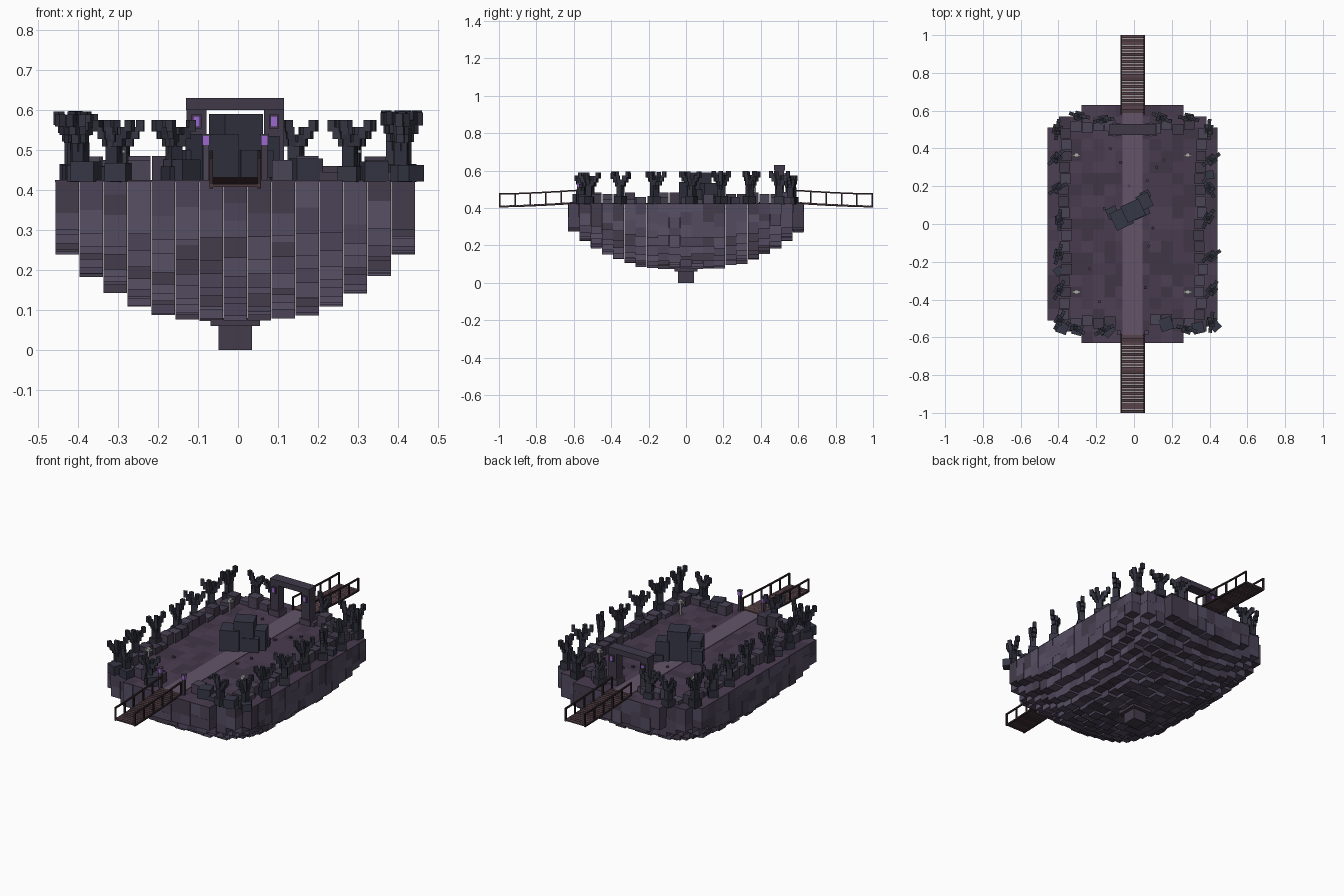
import bpy, bmesh, math, random
from mathutils import Matrix, Vector

if "Cube" in bpy.data.objects:
    bpy.data.objects.remove(bpy.data.objects["Cube"])

random.seed(7)
X0 = -0.007          # the island grid sits slightly left of centre
CELL = 0.06
TOP = 0.42


def mat(name, r, g, b):
    m = bpy.data.materials.new(name)
    m.diffuse_color = (r, g, b, 1)
    m.use_nodes = True
    m.node_tree.nodes["Principled BSDF"].inputs["Base Color"].default_value = m.diffuse_color
    return m


ROCK = [mat("rock_%d" % i, *c) for i, c in enumerate(
    [(.085, .070, .115), (.070, .057, .095), (.057, .045, .072), (.095, .080, .130)])]
GROUND = [mat("ground_%d" % i, *c) for i, c in enumerate(
    [(.064, .043, .078), (.053, .037, .064), (.074, .050, .088)])]
PATH = [mat("path", .125, .09, .14)]
RUIN = [mat("ruin_stone", .052, .042, .068), mat("ruin_stone_light", .070, .058, .092)]
MONO = [mat("monument_stone", .036, .038, .060)]
WOOD = [mat("dead_wood", .027, .028, .044), mat("dead_wood_light", .036, .037, .055)]
PLANK = [mat("plank", .095, .055, .065), mat("plank_dark", .070, .040, .048)]
RAIL = [mat("rail", .034, .020, .026)]
GLOW = [mat("purple_glow", .34, .14, .62)]
PALE = [mat("pale_lamp", .42, .42, .42)]


class Part:
    """Collects boxes into one flat-shaded object."""
    def __init__(self, name, *palettes):
        self.name, self.bm = name, bmesh.new()
        self.mats = [m for p in palettes for m in p]

    def box(self, lo, hi, palette, rot=0.0, tilt=0.0):
        lo, hi = Vector(lo), Vector(hi)
        s = hi - lo
        mtx = (Matrix.Translation((lo + hi) / 2) @ Matrix.Rotation(rot, 4, 'Z')
               @ Matrix.Rotation(tilt, 4, 'X') @ Matrix.Diagonal((s.x, s.y, s.z, 1)))
        idx = self.mats.index(random.choice(palette))
        verts = bmesh.ops.create_cube(self.bm, size=1, matrix=mtx)["verts"]
        for f in {f for v in verts for f in v.link_faces}:
            f.material_index = idx

    def post(self, x, y, z0, z1, w, palette, rot=0.0, d=None):
        d = d or w
        self.box((x - w / 2, y - d / 2, z0), (x + w / 2, y + d / 2, z1), palette, rot)

    def done(self):
        me = bpy.data.meshes.new(self.name)
        self.bm.to_mesh(me)
        self.bm.free()
        for m in self.mats:
            me.materials.append(m)
        ob = bpy.data.objects.new(self.name, me)
        bpy.context.collection.objects.link(ob)


def inside(i, j):
    i, j = abs(i), abs(j)
    return i <= 4 if j == 10 else i <= 6 if j == 9 else True


# Island body: square rock columns with a bowl-shaped underside
cells = [(i, j) for i in range(-7, 8) for j in range(-10, 11) if inside(i, j)]
cells = [(i, j) for i, j in cells if not (abs(i) == 7 and abs(j) > 8)]
rock = Part("island_rock", ROCK)
for i, j in cells:
    r = ((abs(i) * CELL / .47) ** 3.6 + (abs(j) * CELL / .628) ** 3.6) ** (1 / 3.6)
    z = .068 + .23 * min(r, 1.0) ** 2.5 + random.uniform(-.004, .014)
    x, y = X0 + i * CELL, j * CELL
    while z < TOP:
        z1 = z + random.uniform(.035, .085)
        if TOP - z1 < .03:
            z1 = TOP
        rock.post(x, y, z, z1, CELL - random.choice((.0005, .002)), ROCK)
        z = z1
rock.done()

# Hanging tip under the island
tip = Part("island_tip", ROCK)
tip.post(X0, 0, 0, .065, .083, ROCK[2:3])
tip.post(X0, 0, .06, .08, .123, ROCK[2:3])
tip.done()

# Ground tiles, pebbles and the path
ground = Part("ground_tiles", GROUND)
for i, j in cells:
    ground.post(X0 + i * CELL, j * CELL, TOP, TOP + .004, CELL, GROUND)
for k in range(14):
    ground.post(random.uniform(-.28, .26), random.uniform(-.42, .42), TOP, .432, .014, GROUND, k)
ground.done()
path = Part("path", PATH)
for k in range(20):
    path.box((-.06, -.6 + k * CELL, TOP), (.045, -.54 + k * CELL, .4265), PATH)
path.done()

# Broken low wall around the rim
wall = Part("rim_wall", RUIN)
for j in range(-8, 9):
    for s in (-1, 1):
        wall.post(X0 + s * .36 + random.uniform(-.012, .012), j * CELL, TOP,
                  random.choice((.445, .46, .475, .483)), .054, RUIN)
for i in range(-5, 6):
    for s in (-1, 1):
        if abs(i) > 1:
            wall.post(X0 + i * CELL, s * .515 + random.uniform(-.015, .015), TOP,
                      random.choice((.445, .46, .475, .485)), .056, RUIN)
wall.done()

# Gateway at the back with glowing lanterns
gate = Part("gateway", RUIN, GLOW)
for s in (-1, 1):
    x = X0 + s * .097
    gate.post(x, .5, TOP, .602, .05, RUIN[:1])
    gate.post(x, .5, TOP, .455, .066, RUIN[1:])
    for y in (.47, .53):
        gate.post(x, y, .553, .588, .026, RUIN[:1], d=.008)
        gate.post(x, y, .557, .584, .018, GLOW, d=.016)
gate.box((-.13, .47, .60), (.115, .53, .63), RUIN[:1])
gate.done()

# Lantern posts flanking the front entrance
lantern = Part("entrance_lanterns", RUIN, GLOW)
for s in (-1, 1):
    x = X0 + s * .073
    lantern.post(x, -.575, TOP, .512, .015, RUIN)
    lantern.post(x, -.575, .512, .534, .018, GLOW)
    lantern.post(x, -.575, .534, .54, .022, RUIN)
lantern.done()

# Pale lamps around the yard
lamps = Part("yard_lamps", PALE)
for x in (-.305, .285):
    for y in (-.36, .365):
        lamps.post(x, y, TOP, .49, .008, PALE)
        lamps.post(x, y, .488, .506, .02, PALE)
        lamps.post(x, y, .492, .5, .045, PALE, d=.008)
lamps.done()

# Central monument of turned blocks
mono = Part("monument", MONO)
a = math.radians(25)
for x, y, w, d, z in [(-.005, .07, .105, .095, .59), (-.065, .03, .1, .1, .54), (.055, .12, .07, .08, .535),
                      (-.115, .06, .06, .06, .50), (.035, .065, .09, .06, .50), (.06, .155, .05, .04, .46)]:
    mono.post(x, y, TOP, z, w, MONO, a, d)
mono.done()


# Dead shrubs: block trunk with stepped branches fanning out in one plane
def shrub(part, x, y, top, rot):
    h = top - TOP
    part.post(x, y, TOP, TOP + h * .25, .05, WOOD, rot)
    part.post(x, y, TOP, TOP + h * .58, .032, WOOD, rot)
    for ang, reach, n in ((rot, .0135, 4), (rot + math.pi, .0135, 4),
                          (rot + .5, .006, 3), (rot + math.pi + .6, .004, 4)):
        ang += random.uniform(-.15, .15)
        for q in range(n):
            d = .006 + reach * q
            z = TOP + h * (.45 + .12 * q)
            part.post(x + d * math.cos(ang), y + d * math.sin(ang), z, z + h * .19, .019, WOOD, ang)


shrubs = Part("dead_shrubs", WOOD)
for s, ys in ((-1, (.50, .35, .19, .02, -.16, -.35, -.51)), (1, (.50, .34, .19, .03, -.17, -.35, -.52))):
    for y in ys:
        shrub(shrubs, s * .40 + random.uniform(-.012, .012), y, random.uniform(.585, .6),
              math.pi / 4 * random.choice((1, 2, 3)) + random.uniform(-.3, .3))
for x, y in [(-.29, .57), (-.16, .55), (.145, .56), (.29, .56), (-.31, -.55), (-.16, -.56), (.28, -.555)]:
    shrub(shrubs, x, y, .575, random.uniform(-.5, .5))
shrubs.done()

# Loose boulders near the edges
boulders = Part("boulders", MONO)
for k, (x, y, w) in enumerate([(.17, -.53, .068), (-.14, -.56, .065), (-.30, -.56, .055), (.34, -.55, .06),
                               (.43, -.54, .05), (-.38, -.55, .06), (.40, .26, .045), (-.40, -.25, .045)]):
    boulders.post(x, y, TOP + .001, TOP + w * .85, w, MONO, .3 + k * .5)
boulders.done()

# Plank bridges at both ends, sagging slightly outward
for s, tag in ((-1, "front"), (1, "back")):
    bridge = Part(tag + "_bridge", PLANK, RAIL)
    lift = lambda y: .018 * ((1 - y) / .4) ** 1.5
    for k in range(22):
        y = .597 + k * .0188
        bridge.post(X0, s * y, .407 + lift(y), .414 + lift(y), .125, PLANK, d=.0165)
    ys = [.585 + k * .0822 for k in range(6)]
    for e in (-1, 1):
        x = X0 + e * .06
        for y in ys:
            bridge.post(x, s * y, .404 + lift(y), .478 + lift(y), .008, RAIL)
        for y0, y1 in zip(ys, ys[1:]):
            ym, dz = (y0 + y1) / 2, lift(y1) - lift(y0)
            for z in (.475, .407):
                zc = z + (lift(y0) + lift(y1)) / 2
                bridge.box((x - .004, s * ym - .044, zc - .004), (x + .004, s * ym + .044, zc + .004),
                           RAIL, tilt=s * math.atan2(dz, y1 - y0))
    bridge.done()
